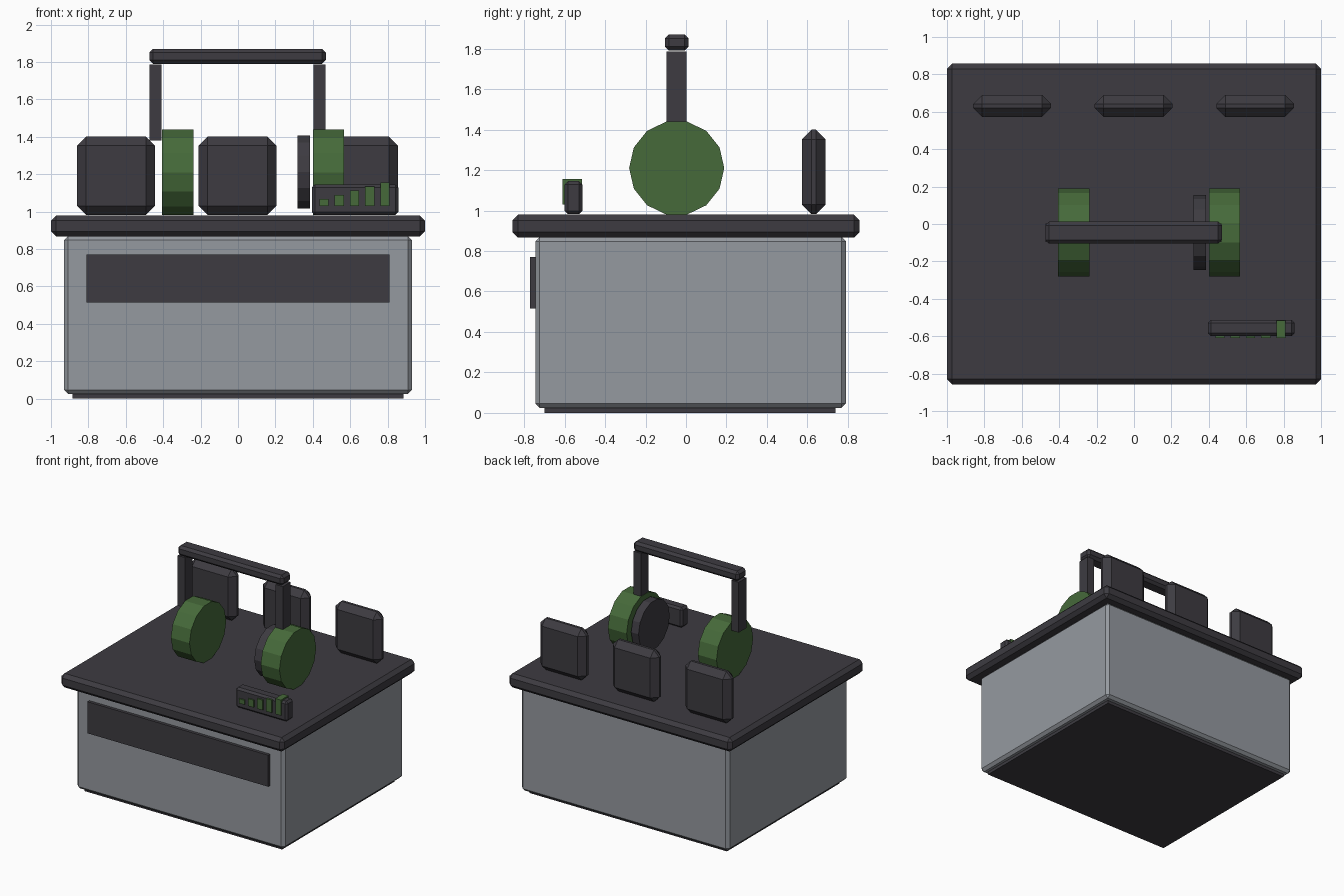
import bpy, bmesh, math

if "Cube" in bpy.data.objects:
    bpy.data.objects.remove(bpy.data.objects["Cube"])


def material(name, rgb):
    m = bpy.data.materials.new(name)
    m.diffuse_color = (*rgb, 1.0)
    m.use_nodes = True
    m.node_tree.nodes["Principled BSDF"].inputs["Base Color"].default_value = m.diffuse_color
    return m


DARK = material("charcoal", (0.047, 0.044, 0.053))
GREY = material("steel grey", (0.30, 0.32, 0.35))
GREEN = material("leaf green", (0.061, 0.144, 0.042))


def finish(name, bm, mat):
    bmesh.ops.recalc_face_normals(bm, faces=bm.faces)
    mesh = bpy.data.meshes.new(name)
    bm.to_mesh(mesh)
    bm.free()
    mesh.materials.append(mat)
    ob = bpy.data.objects.new(name, mesh)
    bpy.context.collection.objects.link(ob)
    return ob


def box(name, x, y, z, mat, bevel=0.0):
    """Box from (min, max) ranges, with optional chamfered edges."""
    bm = bmesh.new()
    bmesh.ops.create_cube(bm, size=1)
    for v in bm.verts:
        v.co = [r[0] + (c + 0.5) * (r[1] - r[0]) for c, r in zip(v.co, (x, y, z))]
    if bevel:
        bmesh.ops.bevel(bm, geom=bm.edges[:], offset=bevel, segments=1,
                        affect='EDGES', clamp_overlap=True)
    return finish(name, bm, mat)


def disc(name, x, cy, cz, radius, mat, sides=14):
    """Flat-sided wheel with its axle along x."""
    bm = bmesh.new()
    rings = []
    for px in x:
        rings.append([bm.verts.new((px, cy + radius * math.cos(math.tau * i / sides),
                                    cz + radius * math.sin(math.tau * i / sides)))
                      for i in range(sides)])
        bm.faces.new(rings[-1])
    a, b = rings
    for i in range(sides):
        j = (i + 1) % sides
        bm.faces.new((a[i], a[j], b[j], b[i]))
    return finish(name, bm, mat)


# Cabinet
box("base_plate", (-0.885, 0.885), (-0.70, 0.74), (0, 0.04), DARK)
box("cabinet_body", (-0.93, 0.93), (-0.745, 0.79), (0.025, 0.87), GREY, 0.022)
box("front_panel", (-0.81, 0.81), (-0.77, -0.74), (0.515, 0.77), DARK)
box("counter_top", (-1, 1), (-0.858, 0.858), (0.866, 0.98), DARK, 0.028)

# Row of back pads
for i, cx in enumerate((-0.652, -0.002, 0.648)):
    box(f"back_pad_{i + 1}", (cx - 0.208, cx + 0.208), (0.573, 0.69), (0.982, 1.40), DARK, 0.048)

# Wheels
disc("left_wheel", (-0.405, -0.238), -0.046, 1.21, 0.235, GREEN)
disc("right_wheel", (0.40, 0.568), -0.046, 1.21, 0.235, GREEN)
disc("inner_disc", (0.318, 0.384), -0.046, 1.212, 0.2, DARK)

# Handle frame
box("left_post", (-0.474, -0.409), (-0.096, 0.002), (1.38, 1.787), DARK)
box("right_post", (0.403, 0.469), (-0.096, 0.002), (1.38, 1.787), DARK)
box("handle_bar", (-0.474, 0.47), (-0.105, 0.013), (1.79, 1.87), DARK, 0.02)

# Level meter with rising bars
box("meter_case", (0.395, 0.857), (-0.60, -0.512), (0.982, 1.145), DARK, 0.016)
for i in range(5):
    x0 = 0.435 + 0.0815 * i
    box(f"meter_bar_{i + 1}", (x0, x0 + 0.05), (-0.61, -0.515), (1.03, 1.067 + 0.0222 * i), GREEN)
